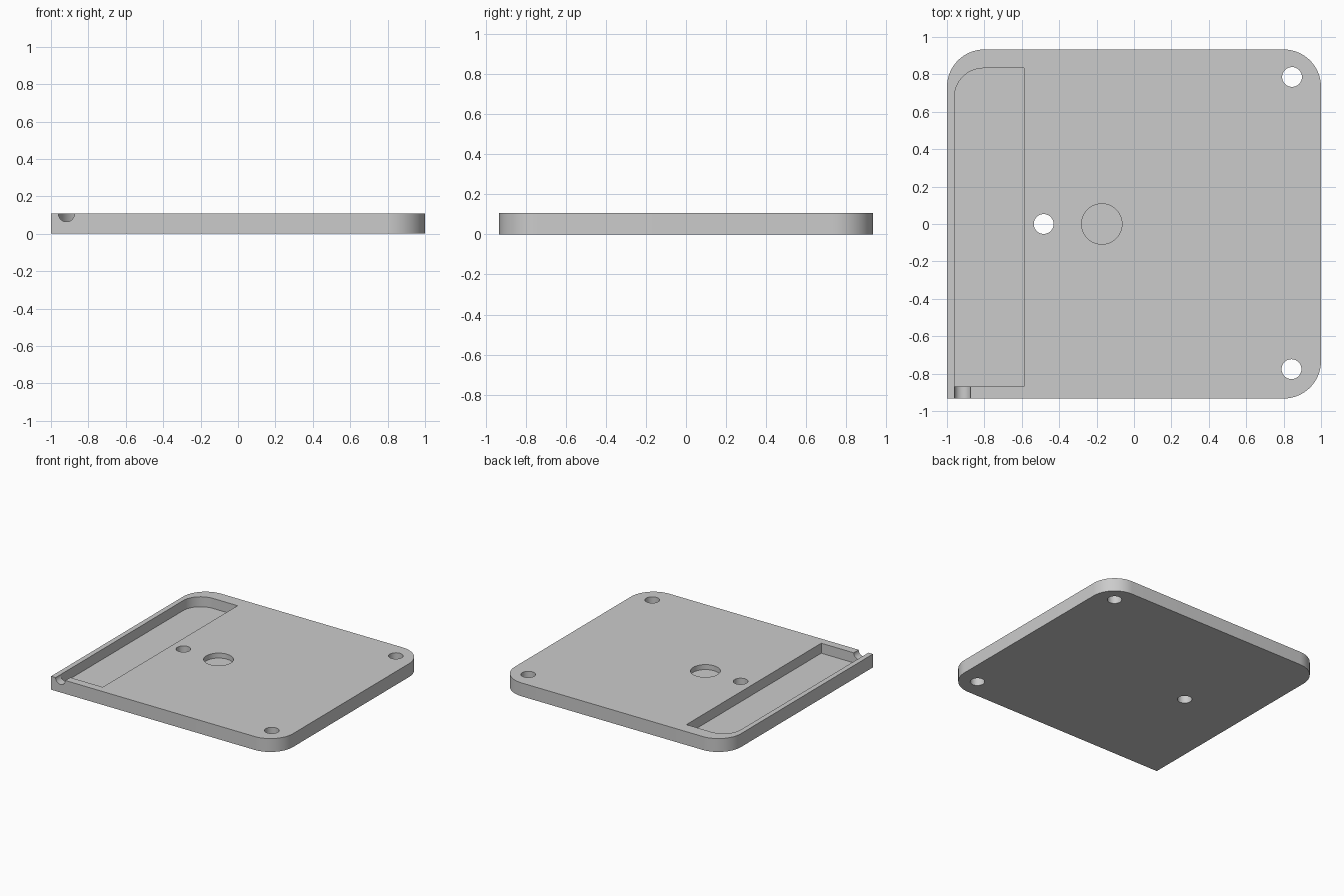
import bpy, bmesh, math

default = bpy.data.objects.get("Cube")
if default:
    bpy.data.objects.remove(default, do_unlink=True)

THICK = 0.107
HALF_X, HALF_Y = 1.0, 0.933

grey = bpy.data.materials.new("light grey")
grey.use_nodes = True
colour = (0.6, 0.6, 0.6, 1)
grey.diffuse_color = colour
grey.node_tree.nodes["Principled BSDF"].inputs["Base Color"].default_value = colour


def outline(x0, x1, y0, y1, radii, steps=16):
    """Rectangle, counter-clockwise from front left, one radius per corner."""
    corners = [(x0, y0, 1, 1), (x1, y0, -1, 1), (x1, y1, -1, -1), (x0, y1, 1, -1)]
    points = []
    for i, ((x, y, sx, sy), r) in enumerate(zip(corners, radii)):
        if r == 0:
            points.append((x, y))
            continue
        for k in range(steps + 1):
            a = math.pi + (i + k / steps) * math.pi / 2
            points.append((x + sx * r + r * math.cos(a), y + sy * r + r * math.sin(a)))
    return points


def circle(x, y, r, steps=48):
    return [(x + r * math.cos(2 * math.pi * k / steps),
             y + r * math.sin(2 * math.pi * k / steps)) for k in range(steps)]


def prism(name, points, z0, z1):
    """Solid made by raising an outline from z0 to z1."""
    bm = bmesh.new()
    base = bm.faces.new([bm.verts.new((x, y, z0)) for x, y in points])
    raised = bmesh.ops.extrude_face_region(bm, geom=[base])["geom"]
    verts = [g for g in raised if isinstance(g, bmesh.types.BMVert)]
    bmesh.ops.translate(bm, verts=verts, vec=(0, 0, z1 - z0))
    bmesh.ops.recalc_face_normals(bm, faces=bm.faces)
    mesh = bpy.data.meshes.new(name)
    bm.to_mesh(mesh)
    bm.free()
    mesh.materials.append(grey)
    obj = bpy.data.objects.new(name, mesh)
    bpy.context.collection.objects.link(obj)
    return obj


# Plate with three rounded corners and one square corner
plate = prism("base_plate", outline(-HALF_X, HALF_X, -HALF_Y, HALF_Y, (0, 0.2, 0.2, 0.2)), 0, THICK)

# Long pocket with one rounded corner
cutters = [prism("pocket_cutter", outline(-0.96, -0.587, -0.87, 0.833, (0, 0, 0, 0.155)),
                 THICK - 0.08, THICK + 0.1)]

# Shallow round recess
cutters.append(prism("recess_cutter", circle(-0.172, 0, 0.108), THICK - 0.04, THICK + 0.1))

# Through holes
for x, y in ((0.845, 0.786), (0.842, -0.776), (-0.483, 0)):
    cutters.append(prism("hole_cutter", circle(x, y, 0.053), -0.1, THICK + 0.1))

# Half-round cable groove from the front edge into the pocket
groove = prism("groove_cutter", circle(-0.917, 0, 0.043), 0, 0.14)
groove.rotation_euler.x = math.pi / 2
groove.location = (0, -0.85, THICK)
cutters.append(groove)

# Cut everything out of the plate
bpy.context.view_layer.objects.active = plate
for cutter in cutters:
    cut = plate.modifiers.new(cutter.name, "BOOLEAN")
    cut.operation = "DIFFERENCE"
    cut.solver = "EXACT"
    cut.object = cutter
    bpy.ops.object.modifier_apply(modifier=cut.name)
    bpy.data.objects.remove(cutter, do_unlink=True)

# Smooth curved walls, sharp edges
bpy.ops.object.select_all(action="DESELECT")
plate.select_set(True)
bpy.ops.object.shade_smooth_by_angle(angle=math.radians(30))
